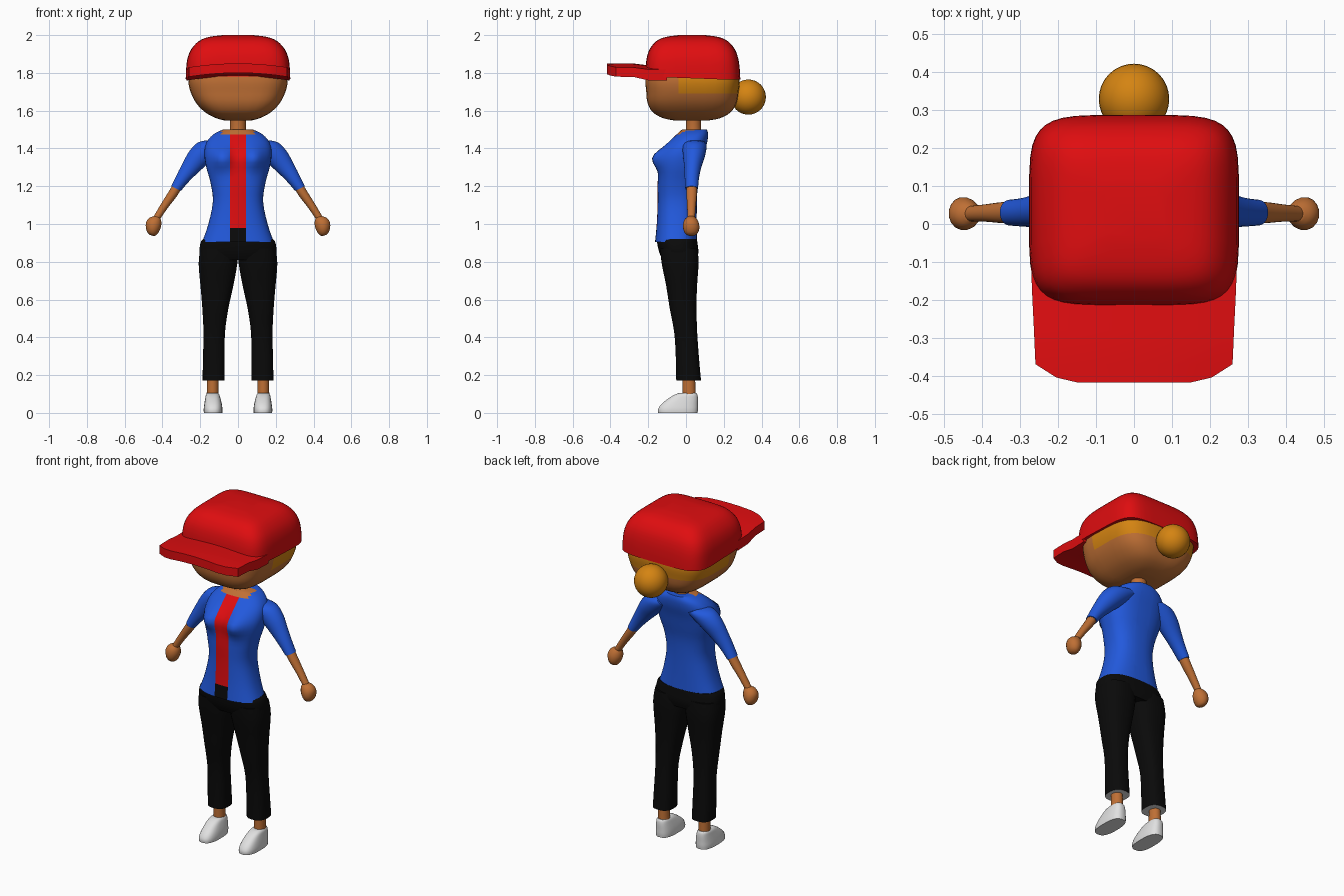
import bpy, bmesh, math
from mathutils import Vector

cube = bpy.data.objects.get("Cube")
if cube:
    bpy.data.objects.remove(cube)


def material(name, rgb):
    m = bpy.data.materials.new(name)
    m.use_nodes = True
    m.diffuse_color = (*rgb, 1)
    m.node_tree.nodes["Principled BSDF"].inputs["Base Color"].default_value = (*rgb, 1)
    return m


SKIN = material("skin", (0.52, 0.16, 0.035))
HAIR = material("orange hair", (0.66, 0.23, 0.006))
RED = material("red", (0.74, 0.004, 0.005))
BLUE = material("blue", (0.016, 0.1, 0.72))
BLACK = material("black", (0.003, 0.003, 0.003))
WHITE = material("white", (0.75, 0.75, 0.75))


def finish(name, bm, mats, rule=None, cuts=(), mirror=False, sharp=40):
    """Cut along planes, colour faces by rule, shade and link the mesh."""
    for co, no in cuts:
        bmesh.ops.bisect_plane(bm, geom=bm.verts[:] + bm.edges[:] + bm.faces[:],
                               plane_co=co, plane_no=no, dist=1e-5)
    bmesh.ops.recalc_face_normals(bm, faces=bm.faces[:])
    for f in bm.faces:
        f.smooth = True
        if rule:
            f.material_index = rule(f.calc_center_median(), f.normal)
    for e in bm.edges:
        e.smooth = e.calc_face_angle(0) < math.radians(sharp)
    me = bpy.data.meshes.new(name)
    bm.to_mesh(me)
    bm.free()
    for m in mats:
        me.materials.append(m)
    ob = bpy.data.objects.new(name, me)
    bpy.context.collection.objects.link(ob)
    if mirror:
        mod = ob.modifiers.new("mirror", "MIRROR")
        mod.use_axis[0] = True
        mod.use_mirror_merge = False
    return ob


def smooth_rings(rings, steps):
    """Catmull-Rom interpolation between section rings."""
    out = []
    for i in range(len(rings) - 1):
        a, b, c, d = (rings[max(0, min(len(rings) - 1, i + k))] for k in (-1, 0, 1, 2))
        for s in range(steps):
            t = s / steps
            out.append([q + 0.5 * t * (r - p + t * (2 * p - 5 * q + 4 * r - w + t * (3 * (q - r) + w - p)))
                        for p, q, r, w in zip(a, b, c, d)])
    return out + [rings[-1]]


def loft(name, rings, mats, n=2.0, segs=24, steps=3, tilt=0.0, shape=None, **kw):
    """Skin superellipse sections given as (x, y, z, rx, ry)."""
    bm = bmesh.new()
    u = Vector((math.cos(tilt), 0, math.sin(tilt)))
    loops = []
    for x, y, z, rx, ry in smooth_rings(rings, steps):
        loop = []
        for i in range(segs):
            a = math.tau * (i + 0.5) / segs
            c, s = math.cos(a), math.sin(a)
            p = Vector((x, y, z)) + u * rx * math.copysign(abs(c) ** (2 / n), c)
            p.y += ry * math.copysign(abs(s) ** (2 / n), s)
            loop.append(bm.verts.new(shape(p) if shape else p))
        loops.append(loop)
    for lo, hi in zip(loops, loops[1:]):
        for i in range(segs):
            j = (i + 1) % segs
            bm.faces.new((lo[i], lo[j], hi[j], hi[i]))
    bm.faces.new(loops[0][::-1])
    bm.faces.new(loops[-1])
    return finish(name, bm, mats, **kw)


X, Y, Z = Vector((1, 0, 0)), Vector((0, 1, 0)), Vector((0, 0, 1))

# Head with hair showing below the cap at the sides and back
loft("head", [(0, .03, 1.548, .07, .09), (0, .03, 1.56, .115, .15), (0, .03, 1.59, .172, .205),
              (0, .032, 1.64, .222, .236), (0, .034, 1.70, .252, .245), (0, .035, 1.76, .264, .25),
              (0, .035, 1.82, .255, .24)],
     [SKIN, HAIR], n=3.6, segs=36,
     cuts=[(Z * 1.69, Z), (Y * -.04, Y)],
     rule=lambda c, n: int(c.z > 1.69 and c.y > -.04))

# Hair bun
bm = bmesh.new()
bmesh.ops.create_uvsphere(bm, u_segments=32, v_segments=16, radius=.093)
bmesh.ops.translate(bm, verts=bm.verts, vec=(0, .33, 1.672))
finish("hair_bun", bm, [HAIR])

# Cap crown
loft("cap_crown", [(0, .035, 1.765, .277, .253), (0, .035, 1.82, .275, .25), (0, .034, 1.875, .268, .243),
                   (0, .033, 1.925, .248, .226), (0, .032, 1.968, .208, .19), (0, .032, 1.99, .155, .14),
                   (0, .032, 2.0, .08, .07)],
     [RED], n=5, segs=40,
     shape=lambda p: p + Z * (max(0, 1.79 - p.z) * max(0, .2 - p.y) * 1.5))

# Cap brim, arched across and rising to the front
bm = bmesh.new()
rows = []
for y, w in [(-.1, .272), (-.2, .268), (-.28, .264), (-.37, .26), (-.405, .205), (-.418, .15)]:
    rows.append([bm.verts.new((w * k / 6, y, (1.85 if y < -.25 else 1.84) - .3 * (w * k / 6) ** 2))
                 for k in range(-6, 7)])
for a, b in zip(rows, rows[1:]):
    for i in range(12):
        bm.faces.new((a[i], b[i], b[i + 1], a[i + 1]))
bmesh.ops.recalc_face_normals(bm, faces=bm.faces[:])
if sum(f.normal.z for f in bm.faces) < 0:
    bmesh.ops.reverse_faces(bm, faces=bm.faces[:])
low = bmesh.ops.extrude_face_region(bm, geom=bm.faces[:])
for v in low["geom"]:
    if isinstance(v, bmesh.types.BMVert):
        v.co.z -= .05 if v.co.y < -.25 else .058
finish("cap_brim", bm, [RED])

# Neck
loft("neck", [(0, .042, 1.46, .048, .046), (0, .04, 1.51, .042, .04), (0, .04, 1.58, .045, .042)], [SKIN])


# Torso: open jacket over an inner shirt
def bust(p):
    if p.y < 0:
        side = math.exp(-((abs(p.x) - .085) / .06) ** 2)
        p.y -= .056 * side * math.exp(-((p.z - 1.35) / .06) ** 2) * min(1, -p.y / .06)
    return p


def torso_colour(c, n):
    if c.z > 1.475 and abs(c.x) < .09 and c.y < .045:
        return 2
    if abs(c.x) < .042 and c.y < -.02:
        return 1 if c.z > .98 else 3
    return 0


loft("torso", [(0, -.053, .905, .19, .111), (0, -.049, 1.0, .157, .106), (0, -.046, 1.12, .133, .104),
               (0, -.043, 1.22, .146, .107), (0, -.03, 1.30, .168, .11), (0, -.015, 1.37, .178, .11),
               (0, .01, 1.43, .168, .102), (0, .034, 1.475, .13, .083), (0, .045, 1.5, .08, .066)],
     [BLUE, RED, SKIN, BLACK], n=2.5, segs=48, shape=bust, rule=torso_colour,
     cuts=[(X * .042, X), (X * -.042, X), (Z * .98, Z), (Z * 1.475, Z), (Y * .045, Y)])

# Arms
loft("sleeves", [(.1, .045, 1.425, .045, .062), (.15, .045, 1.405, .066, .064), (.2, .042, 1.36, .063, .058),
                 (.245, .036, 1.305, .051, .046), (.29, .031, 1.245, .038, .038), (.328, .03, 1.188, .029, .034)],
     [BLUE], tilt=.45, mirror=True)
loft("forearms", [(.315, .03, 1.21, .025, .028), (.345, .03, 1.16, .025, .028),
                  (.39, .029, 1.095, .021, .023), (.435, .027, 1.025, .018, .02)],
     [SKIN], tilt=.5, mirror=True)
loft("hands", [(.428, .027, 1.037, .018, .02), (.438, .026, 1.022, .034, .034), (.447, .027, .998, .042, .043),
               (.453, .028, .97, .037, .042), (.456, .028, .948, .025, .03), (.457, .028, .939, .01, .012)],
     [SKIN], tilt=.3, segs=16, mirror=True)

# Trousers
loft("trouser_hips", [(0, -.047, .92, .186, .105), (0, -.046, .9, .199, .107), (0, -.038, .85, .204, .104),
                      (0, -.033, .81, .18, .09)], [BLACK], n=2.6, segs=36)
loft("trouser_legs", [(.129, .014, .172, .059, .066), (.128, .008, .28, .058, .062), (.126, -.001, .42, .057, .061),
                      (.12, -.015, .55, .069, .071), (.112, -.023, .67, .087, .082),
                      (.106, -.031, .79, .103, .098), (.1, -.038, .87, .1, .1)],
     [BLACK, WHITE], n=2.6, mirror=True, rule=lambda c, n: int(c.z < .173 and n.z < -.9))

# Feet
loft("ankles", [(.133, .018, .06, .034, .036), (.134, .016, .11, .032, .036), (.134, .014, .2, .03, .034)],
     [SKIN], mirror=True, segs=16)
loft("shoes", [(.132, -.043, 0, .049, .105), (.132, -.042, .02, .05, .106), (.132, -.034, .045, .047, .098),
               (.133, -.016, .075, .041, .08), (.134, -.001, .095, .036, .062), (.134, .008, .104, .029, .047)],
     [WHITE], n=2.7, mirror=True)
